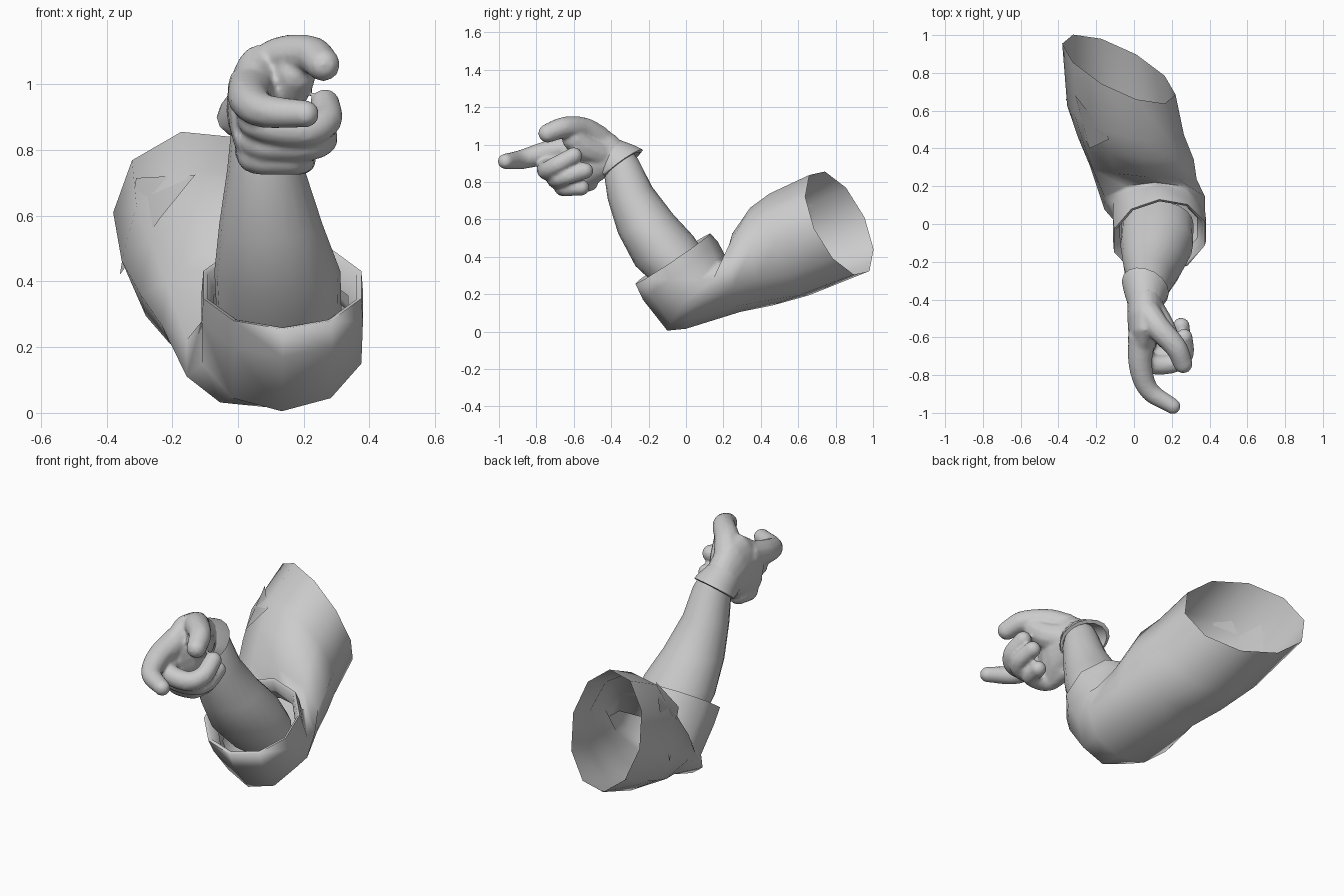
import bpy, bmesh, math
from mathutils import Vector as V

if "Cube" in bpy.data.objects:
    bpy.data.objects.remove(bpy.data.objects["Cube"])

grey = bpy.data.materials.new("plain grey")
grey.use_nodes = True
colour = (0.6, 0.6, 0.6, 1)
grey.diffuse_color = colour
grey.node_tree.nodes["Principled BSDF"].inputs["Base Color"].default_value = colour


def finish(bm, name, angle=50):
    mesh = bpy.data.meshes.new(name)
    bm.to_mesh(mesh)
    bm.free()
    obj = bpy.data.objects.new(name, mesh)
    bpy.context.collection.objects.link(obj)
    mesh.materials.append(grey)
    bpy.ops.object.select_all(action='DESELECT')
    obj.select_set(True)
    bpy.context.view_layer.objects.active = obj
    bpy.ops.object.shade_smooth_by_angle(angle=math.radians(angle))
    return obj


def loft(bm, rings, sides, capped=False, twist=0):
    """Skin ellipses (centre, half axis a, half axis b); twist fades over four rings."""
    rows = []
    for k, (c, a, b) in enumerate(rings):
        row = []
        for i in range(sides):
            t = math.tau * (i + twist * max(0, 1 - k / 4)) / sides
            row.append(bm.verts.new(V(c) + V(a) * math.cos(t) + V(b) * math.sin(t)))
        rows.append(row)
    for r, s in zip(rows, rows[1:]):
        for i in range(sides):
            j = (i + 1) % sides
            bm.faces.new((r[i], r[j], s[j], s[i]))
    if capped:
        bm.faces.new(rows[0])
        bm.faces.new(rows[-1])
    bmesh.ops.recalc_face_normals(bm, faces=bm.faces)


def finger(bm, points, r0, r1):
    """Chain of overlapping balls along a rounded path."""
    p = [V(q) for q in points]
    p = [2 * p[0] - p[1]] + p + [2 * p[-1] - p[-2]]
    steps, spans = 8, len(p) - 3
    for k in range(spans * steps + 1):
        n = min(k // steps, spans - 1)
        t = k / steps - n
        a, b, c, d = p[n:n + 4]
        pos = (2 * b + (c - a) * t + (2 * a - 5 * b + 4 * c - d) * t ** 2
               + (3 * b - a - 3 * c + d) * t ** 3) / 2
        ball = bmesh.ops.create_icosphere(bm, subdivisions=2,
                                          radius=r0 + (r1 - r0) * k / (spans * steps))
        bmesh.ops.translate(bm, verts=ball["verts"], vec=pos)


# Bent sleeve: open shoulder end, elbow, turned-in cuff
bm = bmesh.new()
loft(bm, [
    ((-.08, .82, .58), (0, -.125, .28), (.3, -.135, -.03)),
    ((-.045, .55, .465), (0, -.09, .285), (.31, -.07, -.02)),
    ((.01, .4, .4), (0, -.05, .265), (.31, -.05, 0)),
    ((.05, .27, .315), (0, -.02, .21), (.29, -.03, 0)),
    ((.11, .11, .195), (0, .11, .18), (.28, 0, .03)),
    ((.133, .05, .215), (0, .15, .21), (.255, -.02, 0)),
    ((.135, -.03, .325), (0, .2, .155), (.258, 0, 0)),
    ((.135, -.07, .39), (0, .2, .135), (.253, .02, 0)),
    ((.135, -.065, .385), (0, .185, .125), (.238, .02, 0)),
    ((.13, -.02, .32), (0, .17, .12), (.215, 0, 0)),
], 10, twist=.5)
finish(bm, "sleeve", 100)

# Pleat lying over the outer side of the sleeve
bm = bmesh.new()
back, tip, mid, top = [bm.verts.new(q) for q in (
    (-.31, .68, .715), (-.36, .66, .42), (-.235, .4, .595), (-.13, .45, .725))]
bm.faces.new((back, tip, mid))
bm.faces.new((back, mid, top))
finish(bm, "sleeve_pleat")

# Bare forearm
bm = bmesh.new()
loft(bm, [
    ((.07, -.36, .92), (0, .07, .05), (.09, 0, 0)),
    ((.08, -.345, .87), (0, .09, .05), (.1, 0, 0)),
    ((.085, -.3, .74), (0, .118, .035), (.118, 0, 0)),
    ((.1, -.215, .575), (0, .148, .05), (.157, 0, 0)),
    ((.12, -.115, .43), (0, .155, .08), (.192, 0, 0)),
    ((.125, 0, .3), (0, .12, .09), (.19, 0, 0)),
], 20)
finish(bm, "forearm")

# Flared glove cuff
bm = bmesh.new()
loft(bm, [
    ((.065, -.37, .91), (0, .07, .07), (.09, 0, 0)),
    ((.06, -.335, .895), (0, .085, .065), (.11, -.03, 0)),
    ((.06, -.335, .9), (0, .1, .075), (.125, -.03, 0)),
    ((.06, -.36, .91), (0, .085, .085), (.118, -.02, 0)),
    ((.06, -.42, .92), (0, .05, .11), (.095, 0, 0)),
], 16)
finish(bm, "glove_cuff")

# Gloved hand: palm, ball of the thumb and fingers fused into one smooth skin
bm = bmesh.new()
loft(bm, [
    ((.06, -.39, .915), (0, .05, .1), (.09, 0, 0)),
    ((.06, -.43, .92), (0, .05, .13), (.095, 0, 0)),
    ((.065, -.5, .935), (0, .04, .17), (.1, 0, 0)),
    ((.06, -.58, .93), (0, .02, .19), (.09, 0, 0)),
    ((.045, -.66, .91), (0, 0, .14), (.065, 0, 0)),
], 20, capped=True)
finger(bm, ((.09, -.47, .95), (.14, -.54, .98), (.175, -.6, 1.03)), .085, .065)
finger(bm, ((.07, -.47, 1.03), (.13, -.55, 1.08), (.22, -.65, 1.09), (.26, -.74, 1.06)), .075, .052)
finger(bm, ((.04, -.6, .99), (.035, -.75, .955), (.08, -.88, .92), (.205, -.965, .91)), .075, .043)
finger(bm, ((.04, -.6, .92), (.07, -.73, .88), (.2, -.74, .86), (.267, -.69, .89), (.265, -.6, .94)), .058, .047)
finger(bm, ((.04, -.56, .85), (.07, -.68, .82), (.2, -.69, .815), (.255, -.64, .83), (.25, -.54, .86)), .055, .046)
finger(bm, ((.04, -.52, .8), (.06, -.64, .775), (.17, -.65, .77), (.195, -.56, .77)), .053, .045)
hand = finish(bm, "gloved_hand", 180)
remesh = hand.modifiers.new("fuse", 'REMESH')
remesh.mode = 'VOXEL'
remesh.voxel_size = .01
remesh.use_smooth_shade = True
relax = hand.modifiers.new("relax", 'SMOOTH')
relax.factor = .5
relax.iterations = 4
